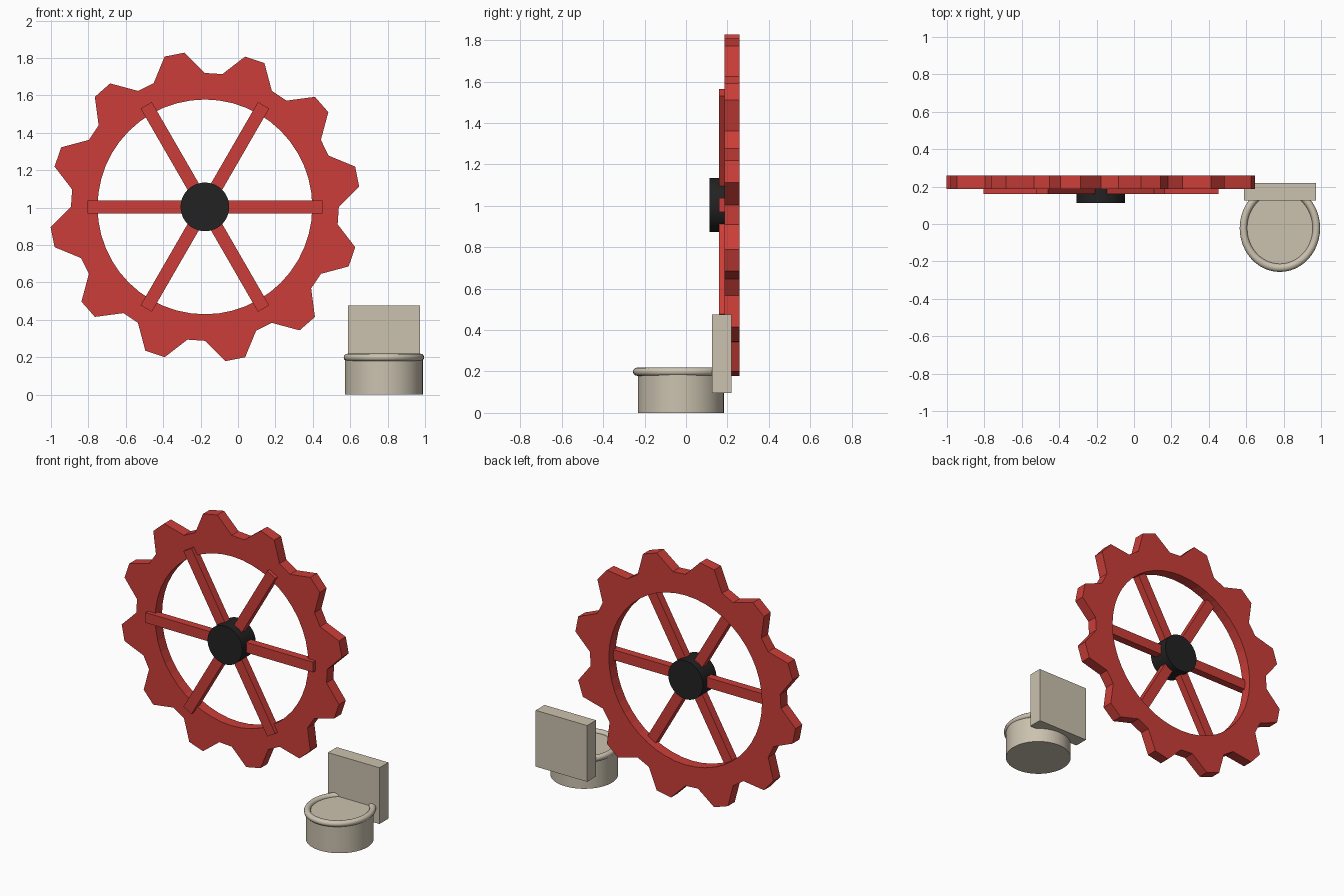
import bpy, bmesh, math
from mathutils import Matrix

if "Cube" in bpy.data.objects:
    bpy.data.objects.remove(bpy.data.objects["Cube"])


def material(name, rgb):
    m = bpy.data.materials.new(name)
    m.diffuse_color = (*rgb, 1)
    m.use_nodes = True
    m.node_tree.nodes["Principled BSDF"].inputs["Base Color"].default_value = m.diffuse_color
    return m


RED = material("wheel red", (0.60, 0.048, 0.04))
BLACK = material("hub black", (0.016, 0.016, 0.016))
BEIGE = material("ceramic beige", (0.60, 0.54, 0.43))


def finish(name, bm, mat, smooth=False):
    bmesh.ops.recalc_face_normals(bm, faces=bm.faces)
    me = bpy.data.meshes.new(name)
    bm.to_mesh(me)
    bm.free()
    me.materials.append(mat)
    for p in me.polygons:
        p.use_smooth = smooth
    ob = bpy.data.objects.new(name, me)
    bpy.context.collection.objects.link(ob)
    return ob


def box(name, centre, size, mat, turn=0.0):
    bm = bmesh.new()
    m = (Matrix.Translation(centre) @ Matrix.Rotation(turn, 4, 'Y')
         @ Matrix.Diagonal((*size, 1)))
    bmesh.ops.create_cube(bm, size=1, matrix=m)
    return finish(name, bm, mat)


def cylinder(name, centre, radius, depth, mat, segments, turn=0.0):
    bm = bmesh.new()
    m = Matrix.Translation(centre) @ Matrix.Rotation(turn, 4, 'X')
    bmesh.ops.create_cone(bm, cap_ends=True, segments=segments, radius1=radius,
                          radius2=radius, depth=depth, matrix=m)
    ob = finish(name, bm, mat, True)
    bpy.ops.object.select_all(action='DESELECT')
    ob.select_set(True)
    bpy.context.view_layer.objects.active = ob
    bpy.ops.object.shade_smooth_by_angle(angle=math.radians(30))
    return ob


# Toothed ring: four profile points per tooth, twelve teeth
CX, CZ = -0.177, 1.004
FRONT, BACK = 0.186, 0.259
bm = bmesh.new()
loops = []
for i in range(48):
    a = math.radians(90 + 7.5 * i)
    outer = 0.832 if i % 4 in (1, 2) else 0.716
    loops.append([bm.verts.new((CX + r * math.cos(a), y, CZ + r * math.sin(a)))
                  for r, y in ((outer, FRONT), (outer, BACK), (0.574, BACK), (0.574, FRONT))])
for i in range(48):
    a, b = loops[i], loops[(i + 1) % 48]
    for j in range(4):
        k = (j + 1) % 4
        bm.faces.new((a[j], b[j], b[k], a[k]))
finish("toothed_ring", bm, RED)

# Spokes: three bars crossing the hub
for i in range(3):
    box(f"spoke_bar_{i + 1}", (CX, 0.186, CZ), (1.255, 0.052, 0.069), RED, math.radians(60 * i))

# Hub
cylinder("hub", (CX, 0.185, CZ), 0.13, 0.144, BLACK, 48, math.pi / 2)

# Bowl and its upright back
cylinder("bowl", (0.78, -0.025, 0.10), 0.208, 0.20, BEIGE, 48)
box("tank", (0.78, 0.172, 0.286), (0.386, 0.095, 0.381), BEIGE)

# Oval seat rim
bm = bmesh.new()
N, M = 48, 12
rings = []
for i in range(N):
    a = 2 * math.pi * i / N
    ring = []
    for j in range(M):
        b = 2 * math.pi * j / M
        r = 0.195 + 0.02 * math.cos(b)
        ring.append(bm.verts.new((0.78 + r * math.cos(a),
                                  -0.022 + 1.09 * r * math.sin(a),
                                  0.199 + 0.02 * math.sin(b))))
    rings.append(ring)
for i in range(N):
    a, b = rings[i], rings[(i + 1) % N]
    for j in range(M):
        k = (j + 1) % M
        bm.faces.new((a[j], b[j], b[k], a[k]))
finish("seat_rim", bm, BEIGE, True)
